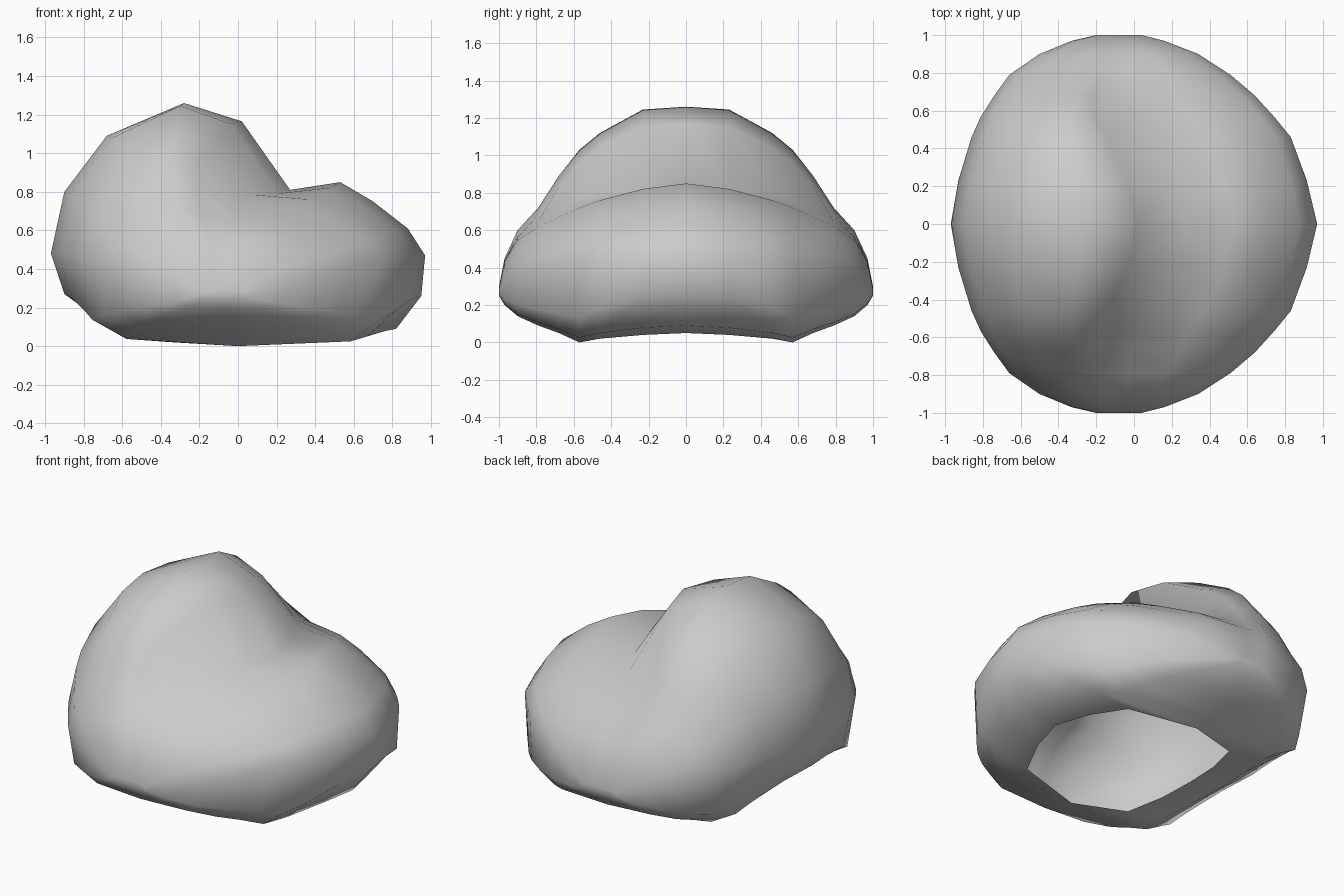
import bpy, bmesh

if "Cube" in bpy.data.objects:
    bpy.data.objects.remove(bpy.data.objects["Cube"])

# Side outline at the middle, back rim of the base opening -> over the top -> front.
# Each point: x, z, zone (which height it follows), backward drift toward the sides
OUTLINE = [
    (-.68, .11, "base", 0), (-.90, .27, "base", 0), (-.97, .48, "back", 0),
    (-.90, .80, "back", 0), (-.68, 1.09, "back", 0), (-.28, 1.26, "back", .5),
    (.02, 1.165, "back", 1), (.27, .81, "seat", .9), (.53, .85, "seat", .5),
    (.70, .75, "seat", .2), (.88, .61, "seat", 0), (.97, .47, "seat", 0),
    (.95, .26, "base", 0), (.82, .09, "base", .2),
]

# Sections from the middle to the side:
# y, xmin, xmax, opening back, opening front, bottom, equator, seat top, back top
SECTIONS = [
    (0, -.97, .97, -.43, .60, .05, .47, .85, 1.26),
    (.23, -.93, .915, -.41, .54, .04, .47, .82, 1.245),
    (.46, -.86, .83, -.34, .43, .02, .46, .76, 1.12),
    (.57, -.81, .74, 0, 0, 0, .45, .72, 1.03),
    (.68, -.74, .64, -.03, -.03, .05, .43, .67, .89),
    (.79, -.66, .51, -.05, -.05, .09, .40, .62, .72),
    (.90, -.50, .34, -.07, -.07, .14, .36, .545, .60),
    (.97, -.33, .16, -.08, -.08, .20, .31, .43, .45),
    (1.0, -.20, .04, -.06, -.06, .25, .27, .295, .30),
]


def section_points(y, xmin, xmax, hole_a, hole_b, low, mid, seat, back):
    centre, scale = (xmin + xmax) / 2, (xmax - xmin) / 1.94
    fade = max(0, min(1, (y - .2) / .65))       # crease fills in toward the side
    drift = min(y * y, .4) * (1 - .5 * fade)
    full = max(.55, 1 - 1.3 * y * y)            # base edge sits lower at the corners
    pts = [(hole_a, y, low)]
    for x, z, zone, d in OUTLINE:
        if zone == "base":
            h = low + (z - .05) / .42 * (mid - low) * full
        elif zone == "back":
            h = mid + (z - .47) / .79 * (back - mid)
        else:
            h = mid + (z - .47) / .38 * (seat - mid)
        if x == .27:
            h += fade * (seat + .3 * (back - seat) - h)
        pts.append((centre + (x - d * drift) * scale, y, h))
    pts.append((hole_b, y, low))
    return pts


# Loft half of the bag, leaving the base opening free
bm = bmesh.new()
rows = [[bm.verts.new(p) for p in section_points(*s)] for s in SECTIONS]
for a, b in zip(rows, rows[1:]):
    for i in range(len(a) - 1):
        bm.faces.new((a[i], a[i + 1], b[i + 1], b[i]))
bm.faces.new(rows[-1])
bmesh.ops.remove_doubles(bm, verts=bm.verts, dist=.0005)
bmesh.ops.recalc_face_normals(bm, faces=bm.faces)
# Make sure the seat side faces outward
bm.normal_update()
if sum(f.normal.z * f.calc_area() for f in bm.faces) < 0:
    bmesh.ops.reverse_faces(bm, faces=bm.faces)
for f in bm.faces:
    f.smooth = True
mesh = bpy.data.meshes.new("bean_bag_seat")
bm.to_mesh(mesh)
bm.free()

bag = bpy.data.objects.new("bean_bag_seat", mesh)
bpy.context.collection.objects.link(bag)

# Other half
mirror = bag.modifiers.new("mirror", "MIRROR")
mirror.use_axis = (False, True, False)
mirror.use_clip = True
mirror.merge_threshold = .001
